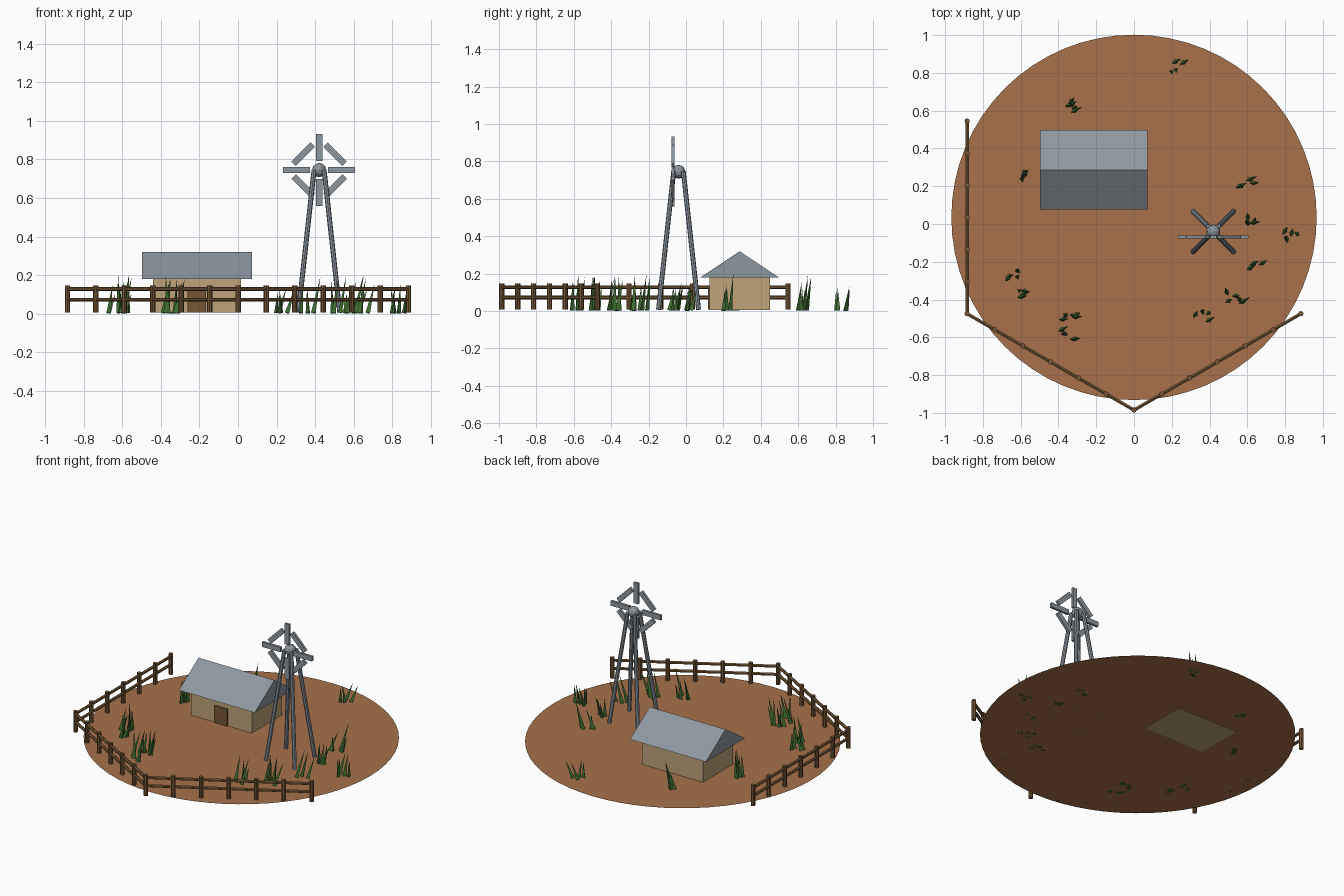
import bpy, bmesh, math, random
from mathutils import Vector, Matrix

cube = bpy.data.objects.get("Cube")
if cube:
    bpy.data.objects.remove(cube, do_unlink=True)

random.seed(4)
GROUND = 0.008


def material(name, r, g, b):
    m = bpy.data.materials.new(name)
    m.use_nodes = True
    m.diffuse_color = (r, g, b, 1)
    m.node_tree.nodes["Principled BSDF"].inputs["Base Color"].default_value = (r, g, b, 1)
    return m


dirt = material("dirt", 0.39, 0.165, 0.068)
wall = material("tan wall", 0.52, 0.37, 0.19)
metal = material("grey metal", 0.27, 0.31, 0.35)
wood = material("brown wood", 0.18, 0.095, 0.035)
green = material("grass green", 0.05, 0.16, 0.03)


def finish(bm, name, mat):
    mesh = bpy.data.meshes.new(name)
    bm.to_mesh(mesh)
    bm.free()
    mesh.materials.append(mat)
    obj = bpy.data.objects.new(name, mesh)
    bpy.context.collection.objects.link(obj)
    return obj


def add_box(bm, centre, size, turn=Matrix()):
    bmesh.ops.create_cube(bm, size=1, matrix=Matrix.Translation(centre) @ turn @ Matrix.Diagonal((*size, 1)))


def add_rod(bm, a, b, r1, r2, sides):
    """Rod or cone from a to b."""
    a, b = Vector(a), Vector(b)
    d = b - a
    turn = d.to_track_quat('Z', 'Y').to_matrix().to_4x4()
    bmesh.ops.create_cone(bm, cap_ends=True, segments=sides, radius1=r1, radius2=r2,
                          depth=d.length, matrix=Matrix.Translation((a + b) / 2) @ turn)


# Ground disc
bm = bmesh.new()
bmesh.ops.create_circle(bm, cap_ends=True, segments=64, radius=0.967,
                        matrix=Matrix.Translation((0, 0.035, GROUND)))
finish(bm, "ground", dirt)

# House: walls, door and gabled roof
hx, hy = -0.2125, 0.287
bm = bmesh.new()
add_box(bm, (hx, hy, 0.094), (0.455, 0.322, 0.175))
finish(bm, "house_walls", wall)

bm = bmesh.new()
add_box(bm, (hx, hy - 0.162, 0.066), (0.096, 0.014, 0.116))
finish(bm, "house_door", wood)

bm = bmesh.new()
ends = []
for x in (hx - 0.284, hx + 0.284):
    ends.append([bm.verts.new((x, hy + y, z)) for y, z in ((-0.21, 0.18), (0.21, 0.18), (0, 0.32))])
for i in range(3):
    j = (i + 1) % 3
    bm.faces.new((ends[0][i], ends[0][j], ends[1][j], ends[1][i]))
for end in ends:
    bm.faces.new(end)
bmesh.ops.recalc_face_normals(bm, faces=bm.faces)
finish(bm, "house_roof", metal)

# Windmill: four legs, hub and wheel of blades
hub = Vector((0.42, -0.04, 0.745))
bm = bmesh.new()
for sx in (-1, 1):
    for sy in (-1, 1):
        add_rod(bm, (hub.x + sx * 0.107, hub.y + sy * 0.107, GROUND),
                (hub.x + sx * 0.026, hub.y + sy * 0.026, hub.z), 0.013, 0.013, 8)
finish(bm, "windmill_legs", metal)

bm = bmesh.new()
bmesh.ops.create_icosphere(bm, subdivisions=2, radius=0.037, matrix=Matrix.Translation(hub))
finish(bm, "windmill_hub", metal)

bm = bmesh.new()
for i in range(8):
    angle = i * math.pi / 4
    centre = hub + Vector((math.cos(angle) * 0.117, -0.03, math.sin(angle) * 0.117))
    # Diagonal blades lie across the wheel, the others point outward
    add_box(bm, centre, (0.14, 0.016, 0.033), Matrix.Rotation(angle, 4, 'Y'))
finish(bm, "windmill_blades", metal)

# Fence along three sides of a hexagon
corners = [Vector((1.02 * math.cos(math.radians(a)), 0.035 + 1.02 * math.sin(math.radians(a)), 0))
           for a in (150, 210, 270, 330)]
posts, rails = bmesh.new(), bmesh.new()
spots = [corners[0]]
for a, b in zip(corners, corners[1:]):
    spots += [a.lerp(b, i / 6) for i in range(1, 7)]
    for z in (0.073, 0.128):
        add_rod(rails, a + Vector((0, 0, z)), b + Vector((0, 0, z)), 0.01, 0.01, 6)
for p in spots:
    add_rod(posts, p + Vector((0, 0, GROUND)), p + Vector((0, 0, 0.148)), 0.014, 0.014, 8)
finish(posts, "fence_posts", wood)
finish(rails, "fence_rails", wood)

# Grass tufts: x, y, blade count
tufts = [(0.22, 0.83, 4), (-0.32, 0.62, 5), (-0.56, 0.26, 5), (0.59, 0.21, 4), (0.64, 0.03, 5),
         (0.83, -0.07, 5), (0.64, -0.22, 3), (0.53, -0.39, 5), (0.36, -0.49, 4), (-0.64, -0.27, 4),
         (-0.58, -0.375, 4), (-0.35, -0.49, 6), (-0.35, -0.59, 5)]
bm = bmesh.new()
for x, y, count in tufts:
    for i in range(count):
        base = Vector((x + random.uniform(-0.04, 0.04), y + random.uniform(-0.03, 0.03), 0.004))
        lean = Vector((random.uniform(-0.02, 0.05), random.uniform(-0.01, 0.03), random.uniform(0.1, 0.2)))
        add_rod(bm, base, base + lean, 0.014, 0, 3)
finish(bm, "grass", green)
